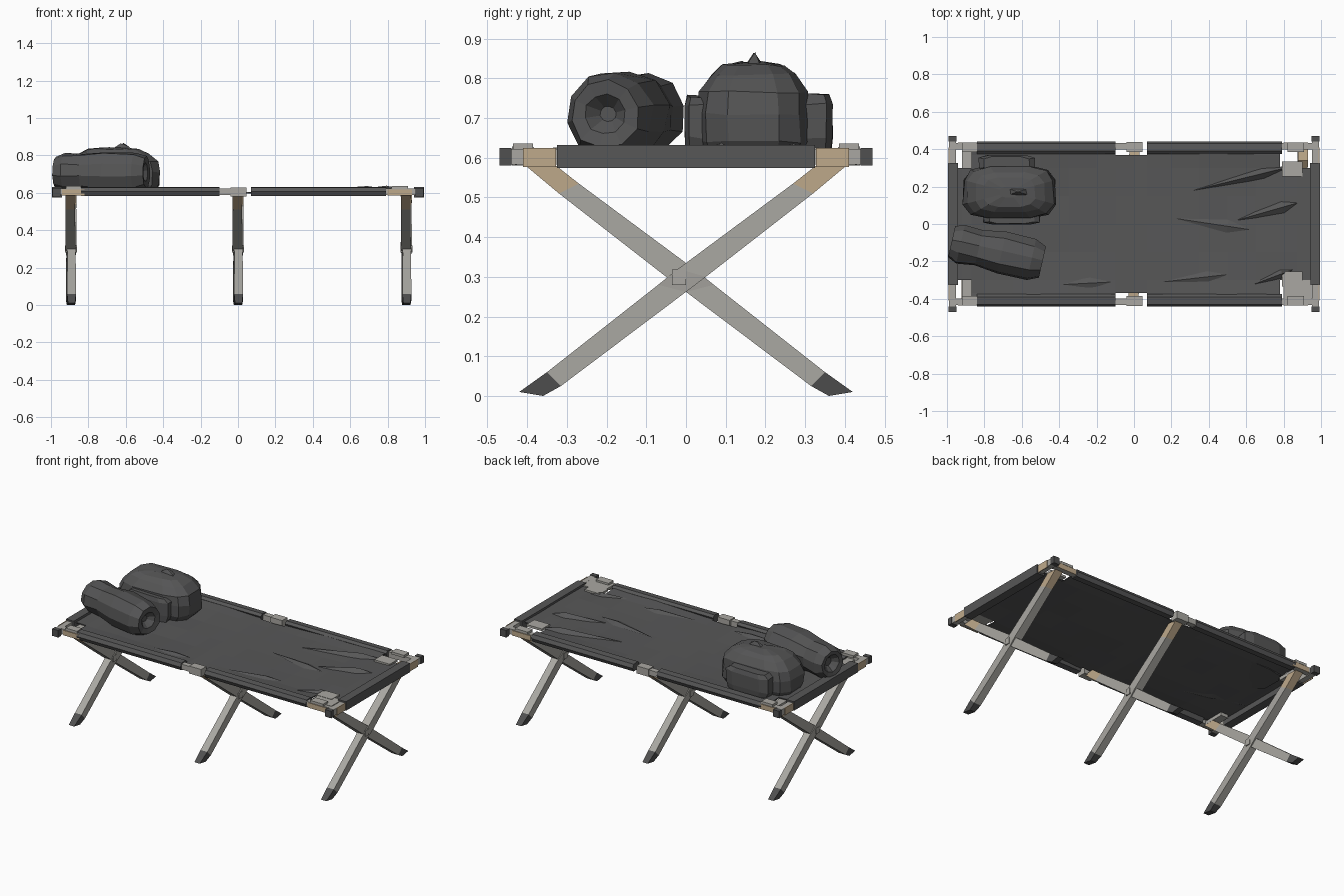
import bpy, bmesh, math, random
from mathutils import Vector

if "Cube" in bpy.data.objects:
    bpy.data.objects.remove(bpy.data.objects["Cube"])

random.seed(4)


def mat(name, r, g, b):
    m = bpy.data.materials.new(name)
    m.diffuse_color = (r, g, b, 1)
    m.use_nodes = True
    m.node_tree.nodes["Principled BSDF"].inputs["Base Color"].default_value = m.diffuse_color
    return m


CANVAS = mat("dark grey canvas", 0.095, 0.095, 0.096)
BAG = mat("dark grey bag cloth", 0.09, 0.09, 0.091)
METAL = mat("light grey frame", 0.40, 0.39, 0.36)
RUBBER = mat("dark rubber", 0.08, 0.08, 0.08)
TAN = mat("tan wood", 0.52, 0.40, 0.26)


def finish(name, bm, mats):
    bmesh.ops.recalc_face_normals(bm, faces=bm.faces)
    me = bpy.data.meshes.new(name)
    bm.to_mesh(me)
    bm.free()
    ob = bpy.data.objects.new(name, me)
    bpy.context.collection.objects.link(ob)
    for m in mats:
        me.materials.append(m)
    return ob


def box(name, x, y, z, m):
    """Box given by (min, max) on each axis."""
    bm = bmesh.new()
    bmesh.ops.create_cube(bm, size=1)
    for v in bm.verts:
        v.co = [(a + b) / 2 + c * (b - a) for (a, b), c in zip((x, y, z), v.co)]
    return finish(name, bm, [m])


def loft(name, rings, mats, idx=None):
    """Skin closed rings of equal length, capped at both ends."""
    bm = bmesh.new()
    vs = [[bm.verts.new(p) for p in r] for r in rings]
    n = len(vs[0])
    for k in range(len(vs) - 1):
        for i in range(n):
            j = (i + 1) % n
            f = bm.faces.new((vs[k][i], vs[k][j], vs[k + 1][j], vs[k + 1][i]))
            f.material_index = idx[k] if idx else 0
    for k in (0, -1):
        bm.faces.new(vs[k]).material_index = idx[k] if idx else 0
    return finish(name, bm, mats)


# crossed legs: (upper edge y, z, lower edge y, z, half width)
LEG = [(-.42, .01, -.36, 0, .019), (-.35, .06, -.315, .025, .024),
       (-.07, .28, .0, .262, .022), (-.02, .32, .05, .30, .027),
       (.27, .535, .32, .51, .025), (.34, .59, .41, .585, .027)]
for label, x0 in (("left", -.893), ("middle", 0), ("right", .9)):
    for s in (1, -1):
        c = x0 + .003 * s
        rings = [[(c - w, s * y1, z1), (c + w, s * y1, z1), (c + w, s * y2, z2), (c - w, s * y2, z2)]
                 for y1, z1, y2, z2, w in LEG]
        loft(f"{label}_leg", rings, [METAL, RUBBER, TAN], [1, 0, 0, 0, 2])
    box(f"{label}_leg_pivot", (x0 - .032, x0 + .032), (-.035, .0), (.28, .318), METAL)

# end bars, wrapped by the canvas in the middle
for s, label in ((-1, "left"), (1, "right")):
    xr = sorted((s * .953, s * .988))
    box(f"{label}_end_bar", xr, (-.462, .462), (.583, .622), METAL)
    xs = sorted((s * .94, s * .995))
    box(f"{label}_canvas_hem", xs, (-.325, .325), (.574, .632), CANVAS)
    for t in (-1, 1):
        box(f"{label}_bar_tip", (xr[0] - .004, xr[1] + .004), sorted((t * .44, t * .47)), (.58, .625), RUBBER)
        box(f"{label}_bar_plate", sorted((s * .987, s * .992)), sorted((t * .327, t * .41)), (.576, .624), TAN)

# side rails, canvas sleeves, tan plates
for t in (-1, 1):
    for xa, xb, sa, sb in ((-.96, .045, -.84, -.1), (.078, .96, .07, .79)):
        box("side_rail", (xa, xb), sorted((t * .398, t * .432)), (.588, .622), METAL)
        ring = [(.375, .618), (.39, .632), (.43, .628), (.442, .606), (.43, .582), (.39, .584)]
        loft("canvas_sleeve", [[(x, t * y, z) for y, z in ring] for x in (sa, sb)], [CANVAS])
    for xa, xb in ((-.94, -.82), (.80, .93)):
        box("rail_plate", (xa, xb), sorted((t * .431, t * .437)), (.586, .618), TAN)
        box("corner_strap", (xa + .02, xb - .02), sorted((t * .385, t * .436)), (.62, .636), METAL)
    box("middle_rail_clamp", (-.04, .045), sorted((t * .385, t * .438)), (.58, .628), METAL)
    # leg top brackets seen through the corner openings
    box("left_bracket", (-.92, -.868), sorted((t * .26, t * .40)), (.585, .606), METAL)
    box("right_bracket", (.79, .90), sorted((t * .255, t * .335)), (.612, .626), METAL)
box("corner_patch", (.80, .95), (-.41, -.30), (.61, .624), METAL)

# canvas sheet with notched corners and notched middle
XS = [-.975, -.92, -.87, -.8, -.65, -.5, -.35, -.2, -.1, 0, .07, .2, .35, .5, .65, .78, .87, .94, .985]
YS = [-.41, -.37, -.30, -.15, 0, .15, .30, .37, .41]
bm = bmesh.new()


def sag(x, y):
    edge = abs(y) / .41
    end = abs(x)
    return .602 + .018 * max(edge ** 2 * min(1, end * 3), end ** 2) + random.uniform(-.003, .003) * (end > .1)


grid = [[bm.verts.new((x, y, sag(x, y))) for y in YS] for x in XS]
for i in range(len(XS) - 1):
    for j in range(len(YS) - 1):
        xc, yc = (XS[i] + XS[i + 1]) / 2, abs(YS[j] + YS[j + 1]) / 2
        if (-.1 < xc < .07 and yc > .37) or ((xc < -.87 or xc > .78) and yc > .30):
            continue
        bm.faces.new((grid[i][j], grid[i + 1][j], grid[i + 1][j + 1], grid[i][j + 1]))
bmesh.ops.delete(bm, geom=[v for v in bm.verts if not v.link_faces], context='VERTS')
sheet = finish("canvas_sheet", bm, [CANVAS])
for f in sheet.data.polygons:
    if f.normal.z < 0:
        f.flip()
sol = sheet.modifiers.new("thickness", 'SOLIDIFY')
sol.thickness = .007

# raised folds in the canvas
for xa, ya, xb, yb, w, h in ((.32, .18, .85, .31, .03, .636), (.55, .02, .90, .12, .04, .638),
                             (.22, .03, .62, -.03, .035, .622), (.15, -.31, .50, -.27, .03, .622),
                             (.62, -.33, .86, -.24, .03, .632), (-.5, -.33, -.12, -.31, .03, .62)):
    a, b = Vector((xa, ya, .608)), Vector((xb, yb, .612))
    n = Vector((ya - yb, xb - xa, 0)).normalized() * w
    top = a.lerp(b, .7)
    top.z = h
    bm = bmesh.new()
    p = [bm.verts.new(v) for v in (a, top + n - Vector((0, 0, h - .608)), b, top - n - Vector((0, 0, h - .608)), top)]
    for i in range(4):
        bm.faces.new((p[i], p[(i + 1) % 4], p[4]))
    bm.faces.new(p[:4])
    finish("canvas_fold", bm, [CANVAS])

# rolled sleeping bag with a hollow at each end
A, B = Vector((-.975, -.095, .71)), Vector((-.49, -.205, .71))
d = (B - A).normalized()
side = Vector((-d.y, d.x, 0))
rings = []
for t, r in ((.08, .025), (.01, .055), (0, .082), (.10, .103), (.30, .098), (.55, .112),
             (.88, .108), (1, .085), (.99, .05), (.92, .02)):
    c = A.lerp(B, t)
    ring = []
    for k in range(10):
        q = k * math.tau / 10 + .2
        rr = r * random.uniform(.95, 1.06)
        ring.append(c + side * rr * 1.03 * math.cos(q) + Vector((0, 0, rr * math.sin(q))))
    rings.append(ring)
loft("sleeping_roll", rings, [BAG])


# packed bag: rounded squarish rings stacked in z
def sack(name, cx, cy, rx, ry, levels, n=12, e=.6):
    rings = []
    for z, s in levels:
        ring = []
        for k in range(n):
            q = (k + .5) * math.tau / n
            c, si = math.cos(q), math.sin(q)
            j = s * random.uniform(.97, 1.03)
            ring.append((cx + rx * j * math.copysign(abs(c) ** e, c),
                         cy + ry * j * math.copysign(abs(si) ** e, si), z + random.uniform(-.004, .004)))
        rings.append(ring)
    return loft(name, rings, [BAG])


sack("pack_body", -.665, .17, .25, .145,
     [(.605, .90), (.64, .98), (.71, 1.0), (.765, .95), (.81, .75), (.832, .55), (.84, .2)])
sack("pack_back_pocket", -.68, .325, .155, .046, [(.61, .9), (.65, 1), (.735, 1), (.762, .8)], 8, .5)
sack("pack_front_pocket", -.655, .03, .155, .035, [(.61, .9), (.65, 1), (.73, 1), (.755, .8)], 8, .5)
sack("pack_handle", -.62, .172, .07, .03, [(.825, 1), (.842, .6), (.862, .12)], 6)
